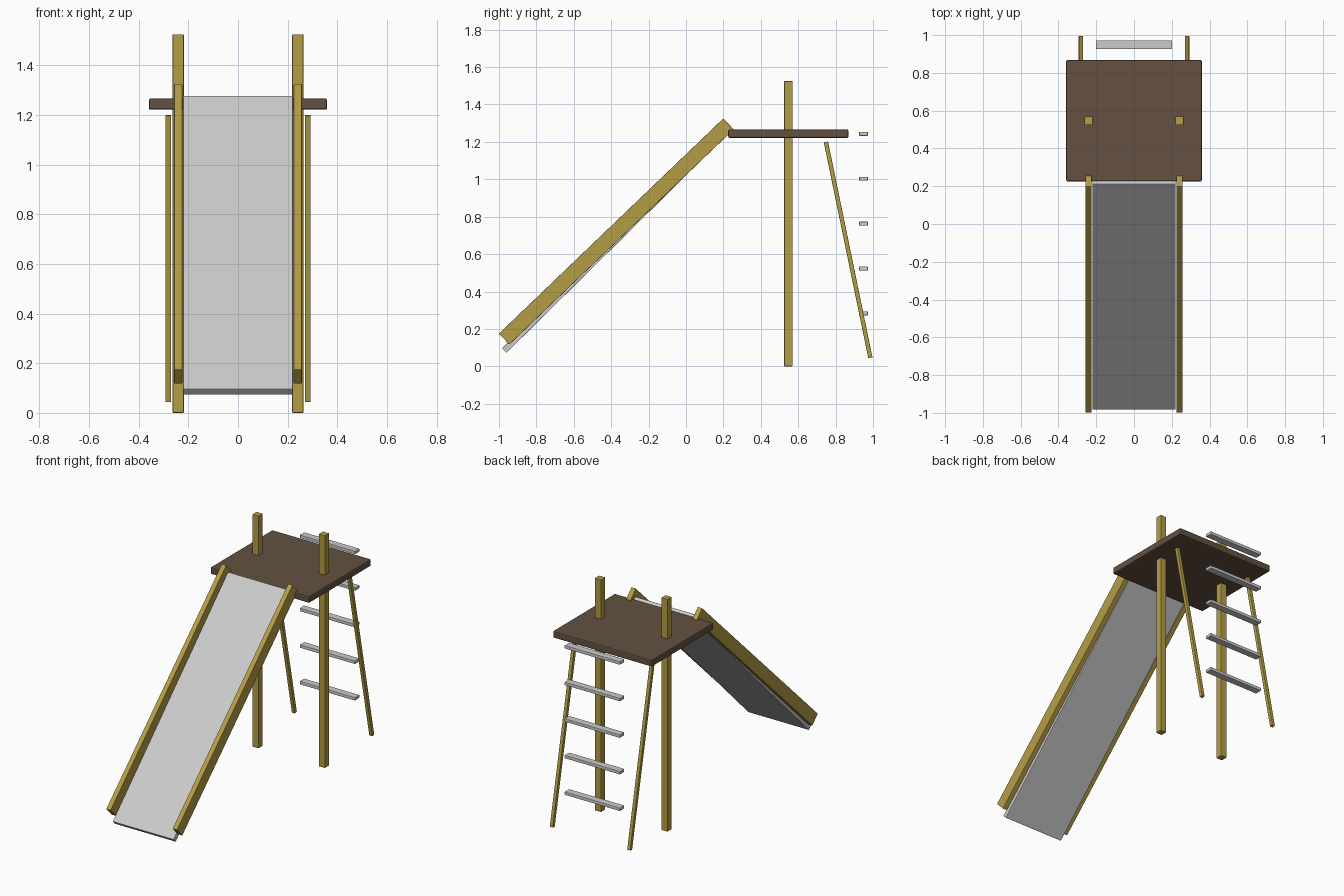
import bpy
from math import radians

if "Cube" in bpy.data.objects:
    bpy.data.objects.remove(bpy.data.objects["Cube"])


def material(name, color):
    m = bpy.data.materials.new(name)
    m.diffuse_color = (*color, 1)
    m.use_nodes = True
    m.node_tree.nodes["Principled BSDF"].inputs["Base Color"].default_value = m.diffuse_color
    return m


timber = material("yellow_timber", (0.46, 0.34, 0.06))
board = material("brown_board", (0.125, 0.083, 0.052))


def box(name, center, size, tilt=0, mat=None, bevel=0.003):
    """Box tilted about x (degrees), with a small bevel on all edges."""
    bpy.ops.mesh.primitive_cube_add(size=1, location=center)
    ob = bpy.context.object
    ob.name = name
    ob.scale = size
    bpy.ops.object.transform_apply(location=False, rotation=False, scale=True)
    ob.rotation_euler.x = radians(tilt)
    mod = ob.modifiers.new("bevel", 'BEVEL')
    mod.width = bevel
    mod.segments = 2
    if mat:
        ob.data.materials.append(mat)
    return ob


# Platform
box("platform", (0, 0.547, 1.244), (0.718, 0.643, 0.045), 0, board, 0.007)

# Slide bed
box("slide_bed", (0, -0.374, 0.675), (0.442, 1.681, 0.034), 44.66)

# Paired posts, slide rails and ladder rails
for side, s in (("left", -1), ("right", 1)):
    box(f"post_{side}", (s * 0.241, 0.547, 0.7625), (0.045, 0.045, 1.525), 0, timber)
    box(f"slide_rail_{side}", (s * 0.241, -0.3725, 0.721), (0.033, 1.662, 0.081), 43.8, timber)
    box(f"ladder_rail_{side}", (s * 0.281, 0.867, 0.6225), (0.023, 0.023, 1.178), 11.64, timber)

# Ladder rungs
for i in range(5):
    box(f"ladder_rung_{i + 1}", (0, 0.949, 0.283 + 0.24 * i), (0.402, 0.047, 0.021))
